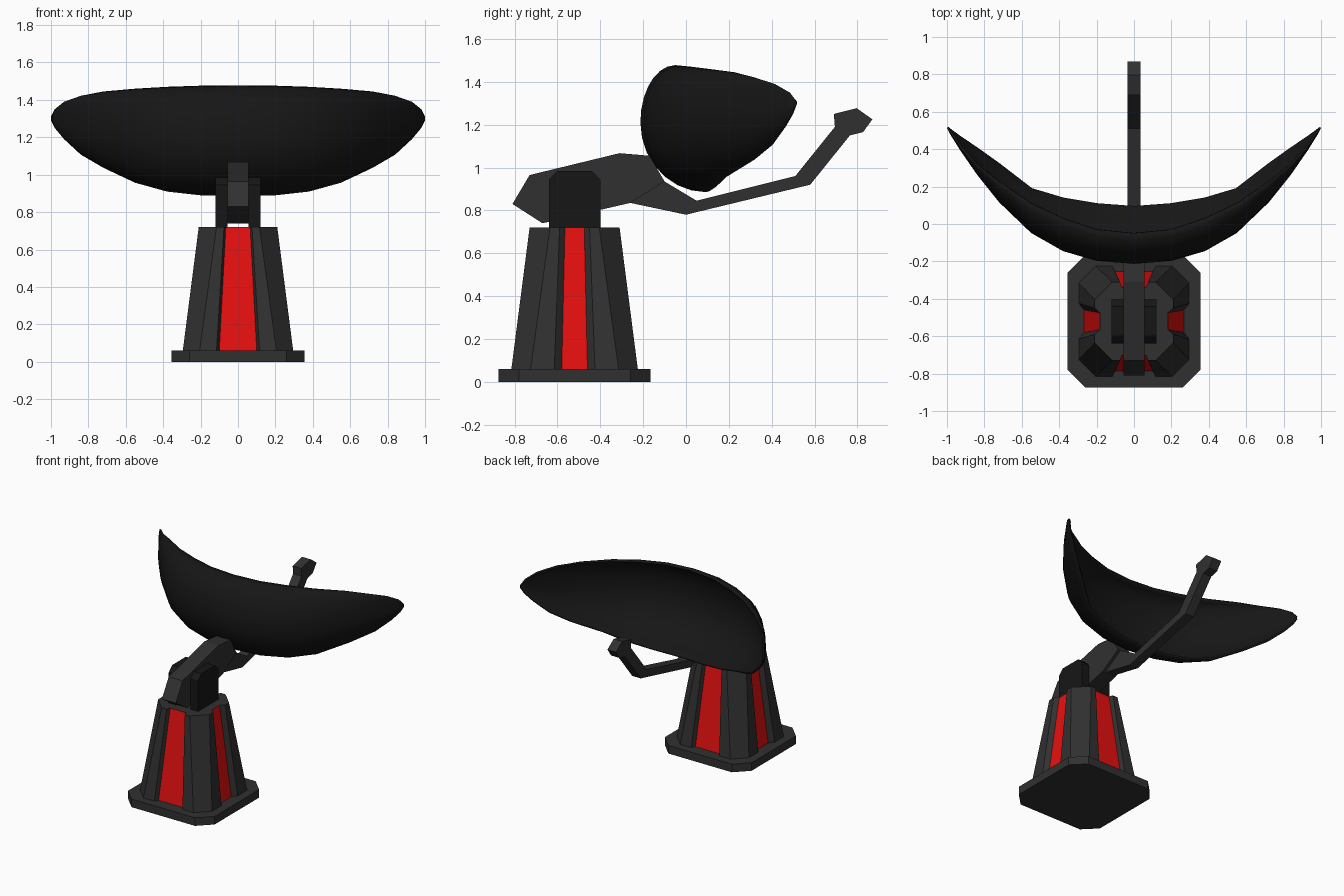
import bpy
import bmesh
import math

if "Cube" in bpy.data.objects:
    bpy.data.objects.remove(bpy.data.objects["Cube"])


def material(name, rgb):
    m = bpy.data.materials.new(name)
    m.diffuse_color = (*rgb, 1)
    m.use_nodes = True
    m.node_tree.nodes["Principled BSDF"].inputs["Base Color"].default_value = m.diffuse_color
    return m


GREY = material("dark_grey", (0.03, 0.03, 0.03))
BLACK = material("black", (0.008, 0.008, 0.008))
RED = material("red", (0.8, 0.005, 0.005))
BASE_Y = -0.52


def finish(bm, name, *mats):
    mesh = bpy.data.meshes.new(name)
    bm.to_mesh(mesh)
    bm.free()
    for m in mats:
        mesh.materials.append(m)
    ob = bpy.data.objects.new(name, mesh)
    bpy.context.collection.objects.link(ob)
    return ob


def loft(name, lower, upper, mats, index=lambda i: 0):
    """Close a solid between two matching rings of points."""
    bm = bmesh.new()
    a = [bm.verts.new(p) for p in lower]
    b = [bm.verts.new(p) for p in upper]
    n = len(a)
    for i in range(n):
        k = (i + 1) % n
        bm.faces.new((a[i], a[k], b[k], b[i])).material_index = index(i)
    bm.faces.new(a[::-1])
    bm.faces.new(b)
    bmesh.ops.recalc_face_normals(bm, faces=bm.faces)
    return finish(bm, name, *mats)


def side_plate(name, profile, x0, x1, mat):
    """Extrude a (y, z) profile across x."""
    return loft(name, [(x0, y, z) for y, z in profile],
                [(x1, y, z) for y, z in profile], [mat])


def ring(quadrant, z):
    """Mirror one corner outline into a full ring."""
    q, r = quadrant, quadrant[::-1]
    pts = q + [(x, -y) for x, y in r] + [(-x, -y) for x, y in q] + [(-x, y) for x, y in r]
    return [(x, y + BASE_Y, z) for x, y in pts]


# Octagonal base plate
plate = [(0.26, -0.355), (0.355, -0.26)]
loft("base_plate", ring(plate, 0), ring(plate, 0.06), [GREY])

# Tapered tower with recessed red panels
foot = [(0.10, -0.267), (0.115, -0.295), (0.205, -0.295),
        (0.295, -0.205), (0.295, -0.095), (0.267, -0.06)]
head = [(0.065, -0.182), (0.075, -0.21), (0.115, -0.21),
        (0.21, -0.115), (0.21, -0.07), (0.182, -0.045)]
loft("tower", ring(foot, 0.06), ring(head, 0.72), [GREY, RED],
     lambda i: 1 if i % 6 == 5 else 0)

# Pair of bracket cheeks holding the arm
cheek = [(-0.64, 0.715), (-0.40, 0.715), (-0.40, 0.945),
         (-0.44, 0.985), (-0.60, 0.985), (-0.64, 0.945)]
for name, s in (("bracket_left", -1), ("bracket_right", 1)):
    side_plate(name, cheek, s * 0.057, s * 0.12, BLACK)

# Main arm
side_plate("support_arm", [(-0.81, 0.83), (-0.67, 0.74), (-0.26, 0.835), (-0.10, 0.935),
                           (-0.17, 1.055), (-0.31, 1.067), (-0.73, 0.965)],
           -0.057, 0.057, GREY)

# Feed boom with its receiver head
side_plate("feed_boom", [(-0.26, 0.835), (0, 0.78), (0.58, 0.92), (0.765, 1.15),
                         (0.695, 1.19), (0.51, 0.96), (0.05, 0.845), (-0.10, 0.935)],
           -0.035, 0.035, GREY)
side_plate("receiver", [(0.765, 1.15), (0.826, 1.165), (0.87, 1.225),
                        (0.797, 1.277), (0.69, 1.25), (0.695, 1.19)],
           -0.035, 0.035, GREY)

# Dish sections: x, then (y, z) of the top rim, back and bottom rim
sections = [
    (0.00, -0.050, 1.478, -0.213, 1.21, 0.095, 0.885),
    (0.20, -0.030, 1.476, -0.197, 1.21, 0.110, 0.890),
    (0.38, 0.030, 1.470, -0.145, 1.215, 0.140, 0.910),
    (0.55, 0.110, 1.460, -0.048, 1.225, 0.190, 0.957),
    (0.72, 0.225, 1.445, 0.115, 1.24, 0.320, 1.037),
    (0.84, 0.315, 1.422, 0.265, 1.25, 0.405, 1.107),
    (0.93, 0.415, 1.390, 0.395, 1.27, 0.465, 1.190),
    (0.98, 0.485, 1.350, 0.475, 1.29, 0.500, 1.250),
    (1.00, 0.515, 1.310, 0.513, 1.30, 0.515, 1.290),
]
STEPS = 7
bm = bmesh.new()
columns = []
for x, yt, zt, yk, zk, yb, zb in sections:
    col = []
    for j in range(-STEPS, STEPS + 1):
        a = abs(j) / STEPS * math.pi / 2
        yr, zr = (yt, zt) if j < 0 else (yb, zb)
        col.append(bm.verts.new((x, yk + (yr - yk) * (1 - math.cos(a)),
                                 zk + (zr - zk) * math.sin(a))))
    columns.append(col)
for c, d in zip(columns, columns[1:]):
    for j in range(2 * STEPS):
        bm.faces.new((c[j], c[j + 1], d[j + 1], d[j]))
dish = finish(bm, "dish", BLACK)
mirror = dish.modifiers.new("mirror", 'MIRROR')
mirror.use_clip = True
shell = dish.modifiers.new("shell", 'SOLIDIFY')
shell.thickness = 0.012
shell.offset = -1
bpy.context.view_layer.objects.active = dish
dish.select_set(True)
bpy.ops.object.shade_smooth_by_angle(angle=math.radians(40))
